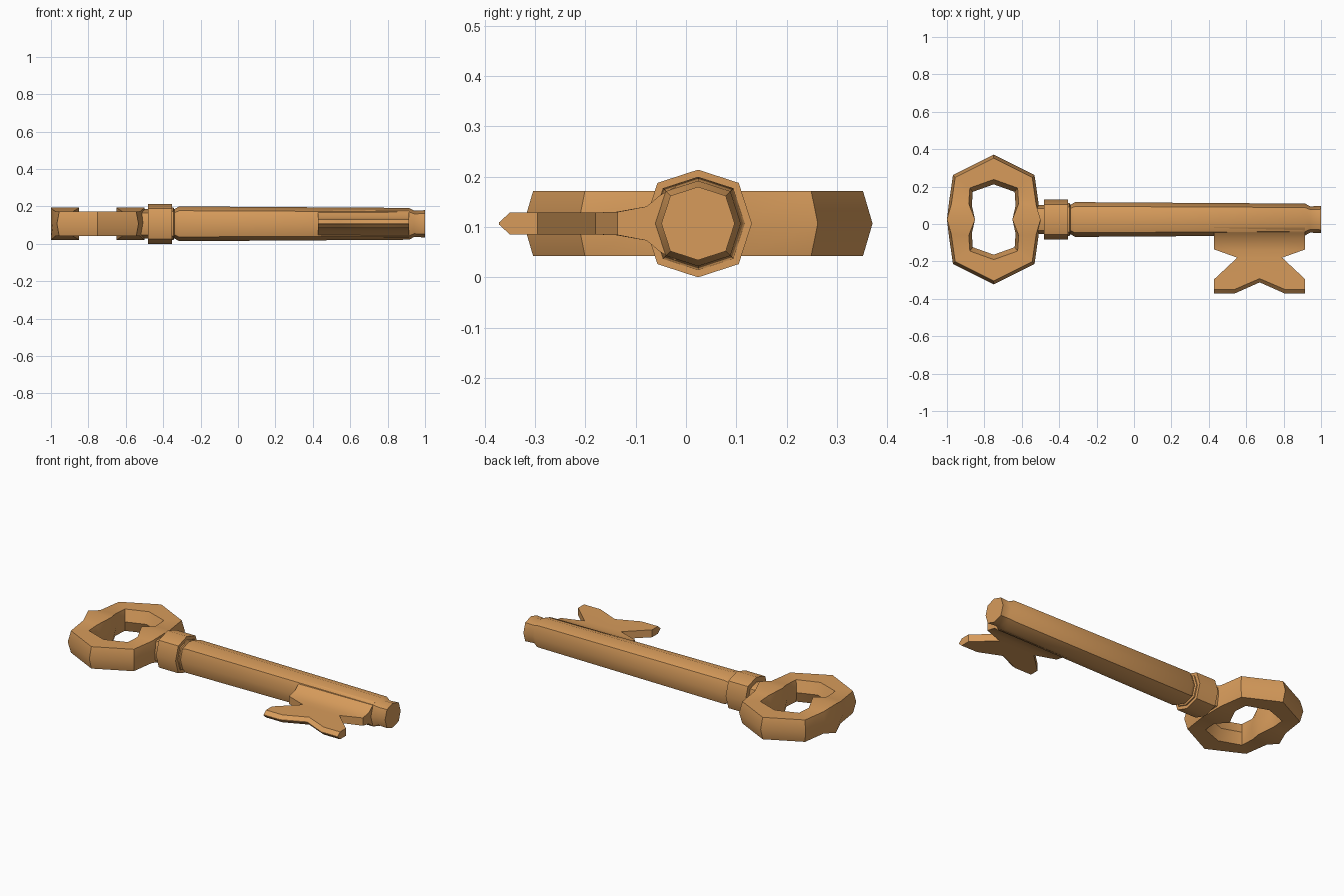
import bpy, bmesh
from mathutils import Vector

if "Cube" in bpy.data.objects:
    bpy.data.objects.remove(bpy.data.objects["Cube"])

YC, ZC = 0.024, 0.107      # axis of the key

brass = bpy.data.materials.new("warm_brass")
brass.diffuse_color = (0.68, 0.33, 0.105, 1)
brass.use_nodes = True
brass.node_tree.nodes["Principled BSDF"].inputs["Base Color"].default_value = brass.diffuse_color


def finish(name, bm):
    bmesh.ops.recalc_face_normals(bm, faces=bm.faces)
    me = bpy.data.meshes.new(name)
    bm.to_mesh(me)
    bm.free()
    me.materials.append(brass)
    ob = bpy.data.objects.new(name, me)
    bpy.context.collection.objects.link(ob)
    bpy.ops.object.select_all(action='DESELECT')
    ob.select_set(True)
    bpy.context.view_layer.objects.active = ob
    bpy.ops.object.shade_smooth_by_angle(angle=0.7)
    return ob


def loft(name, rings, closed=False):
    """Skin a list of vertex rings, capped at the ends or joined in a loop."""
    bm = bmesh.new()
    vs = [[bm.verts.new(p) for p in r] for r in rings]
    n = len(vs[0])
    for i in range(len(vs) if closed else len(vs) - 1):
        a, b = vs[i], vs[(i + 1) % len(vs)]
        for k in range(n):
            bm.faces.new((a[k], a[(k + 1) % n], b[(k + 1) % n], b[k]))
    if not closed:
        bm.faces.new(vs[0])
        bm.faces.new(vs[-1])
    return finish(name, bm)


# slightly squared octagon used by every turned part
D = 0.755
OCT = [(1, 0), (D, D), (0, 1), (-D, D), (-1, 0), (-D, -D), (0, -1), (D, -D)]


def turned(name, profile):
    loft(name, [[(x, YC + r * c, ZC + r * s) for c, s in OCT] for x, r in profile])


# stem, from bow to tip
turned("neck", [(-0.55, 0.078), (-0.47, 0.078)])
turned("collar", [(-0.48, 0.107), (-0.352, 0.107)])
turned("shaft", [(-0.37, 0.087), (-0.345, 0.087), (-0.34, 0.078), (-0.315, 0.093),
                 (0.915, 0.085), (0.942, 0.070), (1.0, 0.073)])

# bow: quarter of sections (outer x, y, inner x, y, half thickness, bevelled)
A = (0.25, 0, 0.10, 0, 0.086, 0)
B = (0.240, 0.085, 0.117, 0.075, 0.065, 1)
C = (0.218, 0.238, 0.112, 0.148, 0.065, 1)
E = (0, 0.347, 0, 0.188, 0.065, 1)


def section(s, sx, sy):
    ox, oy, ix, iy, h, bev = s
    o, i = Vector((ox * sx, oy * sy)), Vector((ix * sx, iy * sy))
    ot, it = o * (1 - 0.055 * bev), i * (1 + 0.14 * bev)
    pts = [(o, 0), (ot, h), (it, h), (i, 0), (it, -h), (ot, -h)]
    return [(-0.75 + p.x, YC + p.y, ZC + z) for p, z in pts]


order = [(A, 1, 1), (B, 1, 1), (C, 1, 1), (E, 1, 1), (C, -1, 1), (B, -1, 1),
         (A, -1, 1), (B, -1, -1), (C, -1, -1), (E, 1, -1), (C, 1, -1), (B, 1, -1)]
loft("bow", [section(*o) for o in order], closed=True)

# bit: rows of (half widths of 3 columns, their y, half thickness), mirrored about XB
XB = 0.672
rows = [
    ((0.243, 0.13, 0), (-0.02, -0.02, -0.02), 0.074),
    ((0.243, 0.13, 0), (-0.052, -0.052, -0.052), 0.056),
    ((0.243, 0.13, 0), (-0.078, -0.078, -0.078), 0.034),
    ((0.243, 0.13, 0), (-0.136, -0.14, -0.14), 0.023),
    ((0.120, 0.06, 0), (-0.180, -0.18, -0.18), 0.022),
    ((0.243, 0.135, 0), (-0.295, -0.295, -0.25), 0.022),
    ((0.243, 0.135, 0), (-0.350, -0.350, -0.292), 0.022),
    ((0.243, 0.135, 0), (-0.372, -0.372, -0.312), 0.002),
]
rings = []
for w, y, h in rows:
    cols = [(XB - a, b) for a, b in zip(w, y)]
    cols += [(XB + a, b) for a, b in list(zip(w, y))[1::-1]]
    rings.append([(x, b, ZC + h) for x, b in cols]
                 + [(x, b, ZC - h) for x, b in reversed(cols)])
loft("bit", rings)
